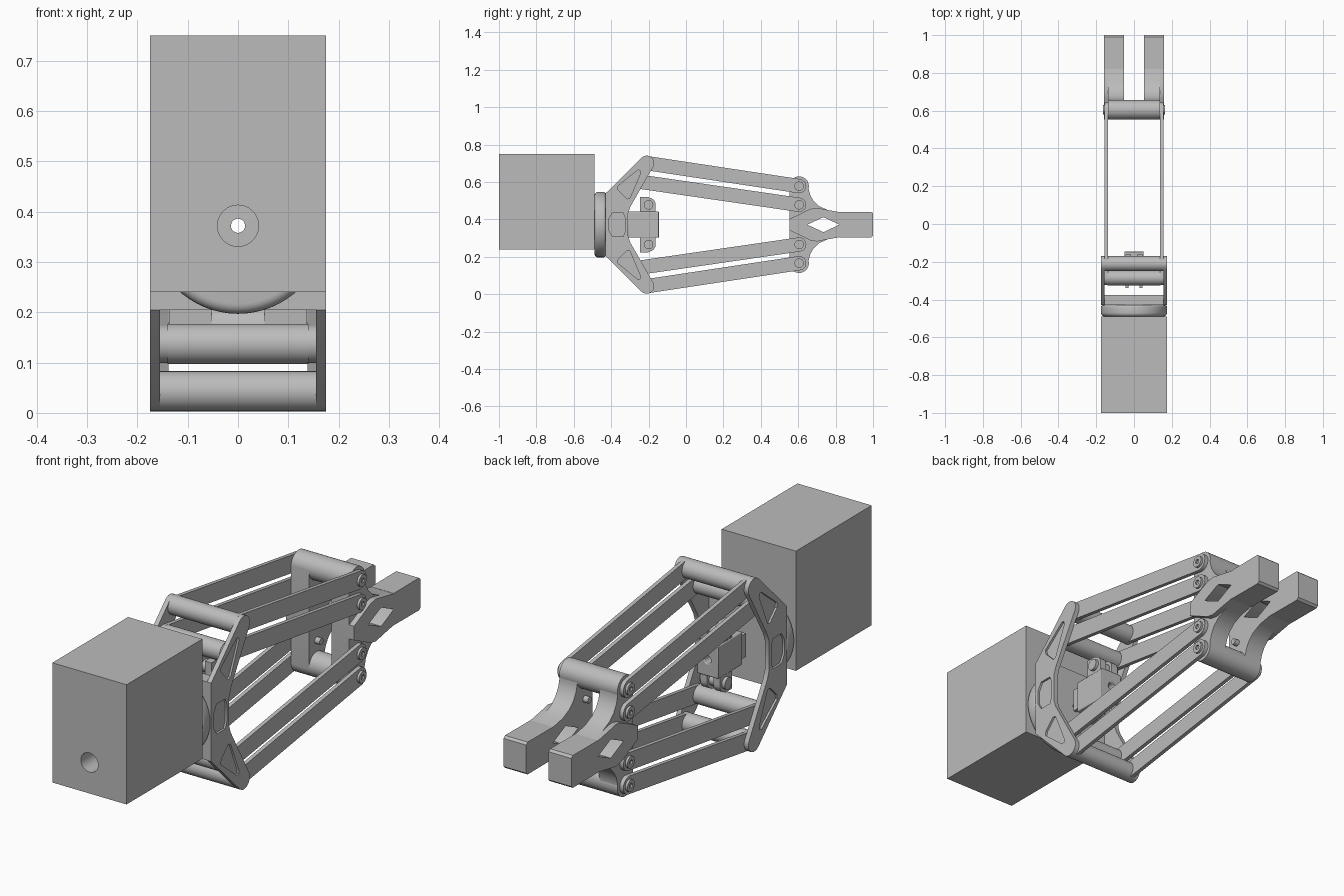
import bpy, bmesh
from math import sin, cos, pi, radians, atan2
from mathutils import Matrix

cube = bpy.data.objects.get("Cube")
if cube:
    bpy.data.objects.remove(cube)

MID = 0.372  # height of the gripper's centre line; parts are modelled around it

grey = bpy.data.materials.new("machined grey")
grey.use_nodes = True
grey.diffuse_color = (0.5, 0.5, 0.5, 1)
grey.node_tree.nodes["Principled BSDF"].inputs["Base Color"].default_value = (0.5, 0.5, 0.5, 1)


def add(name, mesh, mirror="", bevel=0):
    mesh.materials.clear()
    mesh.materials.append(grey)
    mesh.shade_smooth()
    mesh.set_sharp_from_angle(angle=radians(32))
    ob = bpy.data.objects.new(name, mesh)
    bpy.context.collection.objects.link(ob)
    ob.location.z = MID
    if bevel:
        b = ob.modifiers.new("Bevel", 'BEVEL')
        b.width, b.segments, b.limit_method, b.angle_limit = bevel, 2, 'ANGLE', radians(40)
    if mirror:
        m = ob.modifiers.new("Mirror", 'MIRROR')
        m.use_axis = ('X' in mirror, False, 'Z' in mirror)
        m.use_mirror_merge = False
    return ob


def arc(a, b, r, start=0, end=360, n=32):
    full = abs(end - start) == 360
    k = n if full else n - 1
    return [(a + r * cos(radians(start + (end - start) * i / k)),
             b + r * sin(radians(start + (end - start) * i / k))) for i in range(n)]


def rect(a0, a1, b0, b1):
    return [(a0, b0), (a1, b0), (a1, b1), (a0, b1)]


def prism(name, loops, lo, hi, axis="X", mirror="", bevel=0):
    """Extrude an outline with holes: (y, z) along X or (x, z) along Y."""
    cu = bpy.data.curves.new(name, 'CURVE')
    cu.dimensions, cu.fill_mode, cu.extrude = '2D', 'BOTH', (hi - lo) / 2
    for pts in loops:
        s = cu.splines.new('POLY')
        s.points.add(len(pts) - 1)
        for p, (a, b) in zip(s.points, pts):
            p.co = (a, b, 0, 1)
        s.use_cyclic_u = True
    tmp = bpy.data.objects.new("tmp", cu)
    bpy.context.collection.objects.link(tmp)
    dg = bpy.context.evaluated_depsgraph_get()
    mesh = bpy.data.meshes.new_from_object(tmp.evaluated_get(dg))
    bpy.data.objects.remove(tmp)
    mid = (lo + hi) / 2
    if axis == "X":
        mat = Matrix(((0, 0, 1, mid), (1, 0, 0, 0), (0, 1, 0, 0), (0, 0, 0, 1)))
    else:
        mat = Matrix(((1, 0, 0, 0), (0, 0, -1, mid), (0, 1, 0, 0), (0, 0, 0, 1)))
    bm = bmesh.new()
    bm.from_mesh(mesh)
    bm.transform(mat)
    bmesh.ops.remove_doubles(bm, verts=bm.verts, dist=1e-5)
    bmesh.ops.recalc_face_normals(bm, faces=bm.faces)
    bm.to_mesh(mesh)
    bm.free()
    mesh.name = name
    return add(name, mesh, mirror, bevel)


def lathe(name, profile):
    """Spin a closed (radius, y) profile around the Y axis."""
    bm = bmesh.new()
    vs = [bm.verts.new((r, y, 0)) for r, y in profile]
    es = [bm.edges.new((vs[i - 1], vs[i])) for i in range(len(vs))]
    bmesh.ops.spin(bm, geom=vs + es, cent=(0, 0, 0), axis=(0, 1, 0), angle=2 * pi, steps=64)
    bmesh.ops.remove_doubles(bm, verts=bm.verts, dist=1e-5)
    bmesh.ops.recalc_face_normals(bm, faces=bm.faces)
    mesh = bpy.data.meshes.new(name)
    bm.to_mesh(mesh)
    bm.free()
    return add(name, mesh)


def mirrored(half):
    return half + [(y, -z) for y, z in reversed(half)]


# Pivots of the two parallel linkages, as (y, z) above the centre line
FRAME_OUT, FRAME_IN = (-0.21, 0.329), (-0.285, 0.235)
TIP_OUT, TIP_IN = (0.605, 0.206), (0.605, 0.106)

# Motor block with its shaft bore
prism("motor_block", [rect(-0.175, 0.175, -0.132, 0.378), arc(0, 0, 0.041)], -1.0, -0.49, "Y")

# Round mounting flange with soft rims
lathe("mounting_flange", [(0.014, -0.49), (0.155, -0.49)] + arc(0.155, -0.47, 0.02, -90, 0, 6)
      + arc(0.165, -0.44, 0.01, 0, 90, 4) + [(0.014, -0.43)])
prism("base_plate", [rect(-0.156, 0.156, -0.167, 0.167), arc(0, 0, 0.016)], -0.43, -0.375, "Y")

# Side plates: solid inner layer, outer layer with pockets
side = mirrored([(-0.43, 0.167), (-0.238, 0.358)] + arc(*FRAME_OUT, 0.04, 130, -28, 12)
                + [(-0.298, 0.095), (-0.31, 0.06)])
pocket = [(-0.365, 0.205), (-0.258, 0.292), (-0.245, 0.29), (-0.243, 0.276),
          (-0.3, 0.142), (-0.315, 0.138), (-0.362, 0.185)]
window = mirrored([(-0.413, 0.03), (-0.393, 0.064), (-0.336, 0.064), (-0.325, 0.035)])
prism("side_plate_core", [side], 0.155, 0.166, mirror="X")
prism("side_plate_face", [side, pocket, [(y, -z) for y, z in pocket], window],
      0.166, 0.175, mirror="X")

# Cross bars of the frame
prism("outer_cross_bar", [arc(*FRAME_OUT, 0.04)], -0.156, 0.156, mirror="Z")
prism("inner_cross_bar", [arc(*FRAME_IN, 0.04)], -0.14, 0.14, mirror="Z")

# Link arms with rounded ends, and bolts on their far ends
for name, p, q in (("outer_link", FRAME_OUT, TIP_OUT), ("inner_link", FRAME_IN, TIP_IN)):
    t = atan2(q[1] - p[1], q[0] - p[0]) * 180 / pi
    prism(name, [arc(*q, 0.038, t - 90, t + 90, 14) + arc(*p, 0.038, t + 90, t + 270, 14)],
          0.138, 0.155, mirror="XZ")
    prism(name + "_bolt_head", [arc(*q, 0.025, n=24), arc(*q, 0.011, n=6)],
          0.154, 0.165, mirror="XZ")
    prism(name + "_pin", [arc(*q, 0.014, n=20)], 0.03, 0.158, mirror="XZ")

# Gripping fingers: knuckle bar, curved branches and wider tips
prism("knuckle_bar", [arc(*TIP_OUT, 0.052)], -0.137, 0.137, mirror="Z")
notch = [(0.82, 0), (0.735, 0.04), (0.648, 0)]
neck = [(0.71, 0.1), (0.755, 0.079), (0.82, 0.067)]
prism("finger_branch", [[(0.553, 0)] + arc(*TIP_OUT, 0.052, 180, -15, 16)
                        + [(0.665, 0.156), (0.682, 0.127)] + neck + [(0.85, 0)] + notch],
      0.053, 0.137, mirror="XZ")
prism("finger_tip", [[(0.82, 0.0), (0.82, 0.068), (0.99, 0.069), (1.0, 0.06), (1.0, 0)]],
      0.053, 0.16, mirror="XZ")
prism("finger_rib", [[(0.553, 0), (0.553, 0.03), (0.665, 0.084), (0.7, 0.09), (0.755, 0.079),
                      (0.82, 0.067), (0.83, 0)] + notch], 0.13, 0.16, mirror="XZ")

# Sliding carriage with its ears and bolts
prism("carriage", [rect(-0.05, 0.05, -0.07, 0.07), arc(0, 0, 0.016)], -0.31, -0.145, "Y",
      bevel=0.004)
prism("carriage_stud", [rect(0.028, 0.044, -0.05, 0.05)], -0.34, -0.3, "Y", mirror="X")
prism("carriage_ear", [[(-0.245, 0.06), (-0.245, 0.148), (-0.2, 0.148)]
                       + arc(-0.2, 0.106, 0.038, 80, -10, 8) + [(-0.162, 0.06)]],
      0.015, 0.046, mirror="XZ")
prism("carriage_bolt", [arc(-0.2, 0.106, 0.025, n=24)], -0.06, 0.06, mirror="Z")
